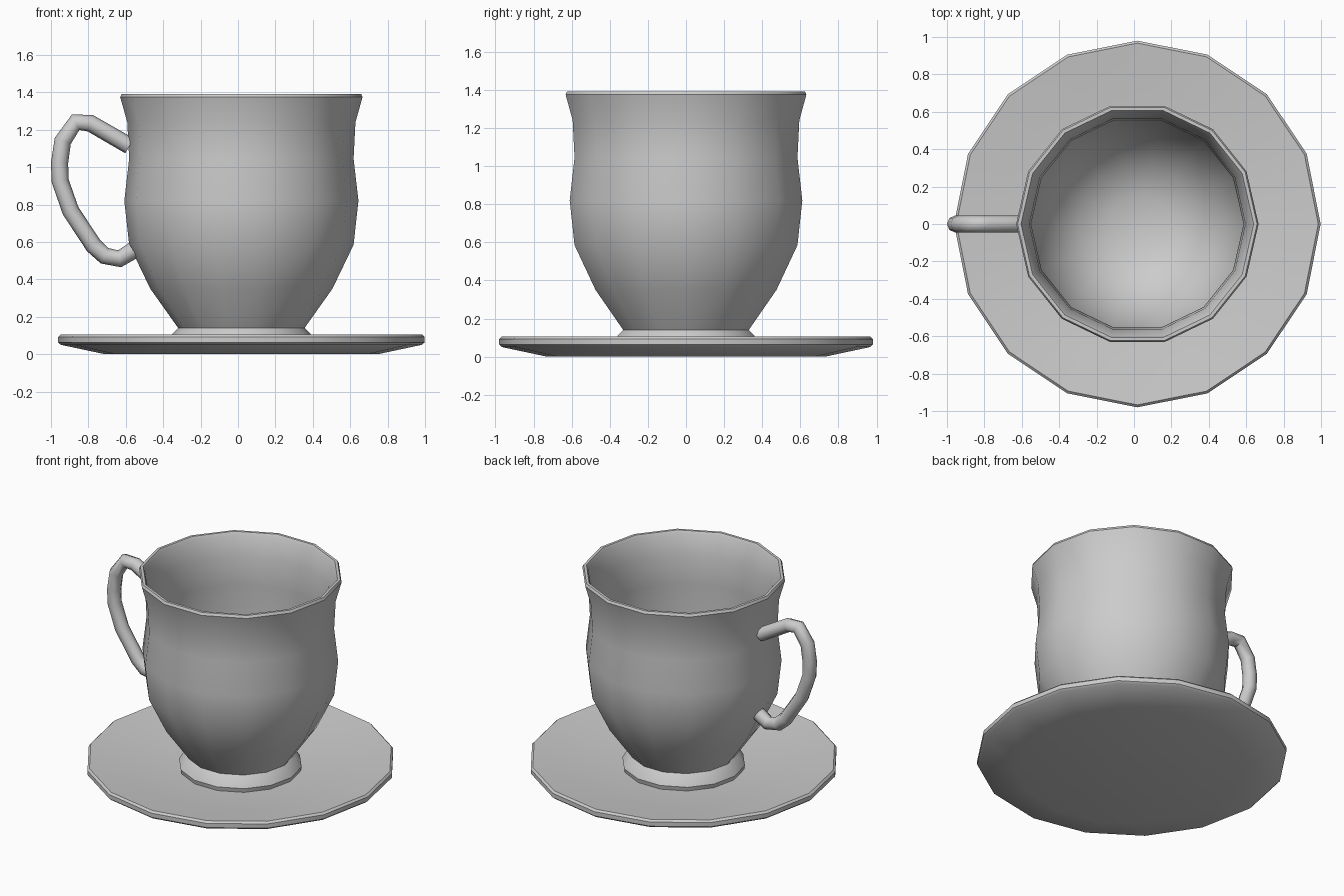
import bpy, bmesh
from math import cos, sin, pi, radians

if "Cube" in bpy.data.objects:
    bpy.data.objects.remove(bpy.data.objects["Cube"])

CX = 0.018  # shared axis of cup and saucer


def smooth(ob, angle):
    bpy.ops.object.select_all(action='DESELECT')
    bpy.context.view_layer.objects.active = ob
    ob.select_set(True)
    bpy.ops.object.shade_smooth_by_angle(angle=radians(angle))


def lathe(name, profile, sides):
    """Revolve a (radius, z) profile; radius 0 makes a pole."""
    bm = bmesh.new()
    rings = []
    for r, z in profile:
        n = sides if r else 1
        rings.append([bm.verts.new((CX + r * cos(2 * pi * i / sides),
                                    r * sin(2 * pi * i / sides), z)) for i in range(n)])
    for a, b in zip(rings, rings[1:]):
        for i in range(sides):
            j = (i + 1) % sides
            quad = [a[i % len(a)], a[j % len(a)], b[j % len(b)], b[i % len(b)]]
            bm.faces.new(list(dict.fromkeys(quad)))
    bmesh.ops.recalc_face_normals(bm, faces=bm.faces)
    me = bpy.data.meshes.new(name)
    bm.to_mesh(me)
    bm.free()
    ob = bpy.data.objects.new(name, me)
    bpy.context.collection.objects.link(ob)
    smooth(ob, 35)
    return ob


# Saucer: flat underside, upturned edge, shallow dish
lathe("saucer", [(0, 0), (0.73, 0), (0.965, 0.05), (0.98, 0.063), (0.98, 0.092),
                 (0.967, 0.105), (0.73, 0.075), (0.42, 0.042), (0, 0.038)], 16)

# Cup: foot, outer wall, rolled rim, inner wall
lathe("cup", [(0, 0.036), (0.385, 0.036), (0.392, 0.07), (0.368, 0.11), (0.338, 0.14),
              (0.487, 0.35), (0.60, 0.585), (0.626, 0.82), (0.60, 1.045), (0.61, 1.24),
              (0.648, 1.375), (0.64, 1.392), (0.622, 1.392), (0.612, 1.375),
              (0.578, 1.24), (0.568, 1.045), (0.594, 0.82), (0.568, 0.595),
              (0.46, 0.37), (0.32, 0.22), (0.16, 0.165), (0, 0.15)], 14)

# Handle: round tube along a bent path
path = [(-0.58, 1.114), (-0.79, 1.235), (-0.868, 1.24), (-0.937, 1.14), (-0.954, 1.023),
        (-0.951, 0.927), (-0.895, 0.767), (-0.772, 0.58), (-0.713, 0.526),
        (-0.633, 0.51), (-0.56, 0.555)]
curve = bpy.data.curves.new("handle", 'CURVE')
curve.dimensions = '3D'
curve.bevel_depth = 0.046
curve.bevel_resolution = 2
curve.use_fill_caps = True
spline = curve.splines.new('POLY')
spline.points.add(len(path) - 1)
for p, (x, z) in zip(spline.points, path):
    p.co = (x, 0, z, 1)
handle = bpy.data.objects.new("handle", curve)
bpy.context.collection.objects.link(handle)
bpy.ops.object.select_all(action='DESELECT')
bpy.context.view_layer.objects.active = handle
handle.select_set(True)
bpy.ops.object.convert(target='MESH')
smooth(bpy.context.view_layer.objects.active, 60)
